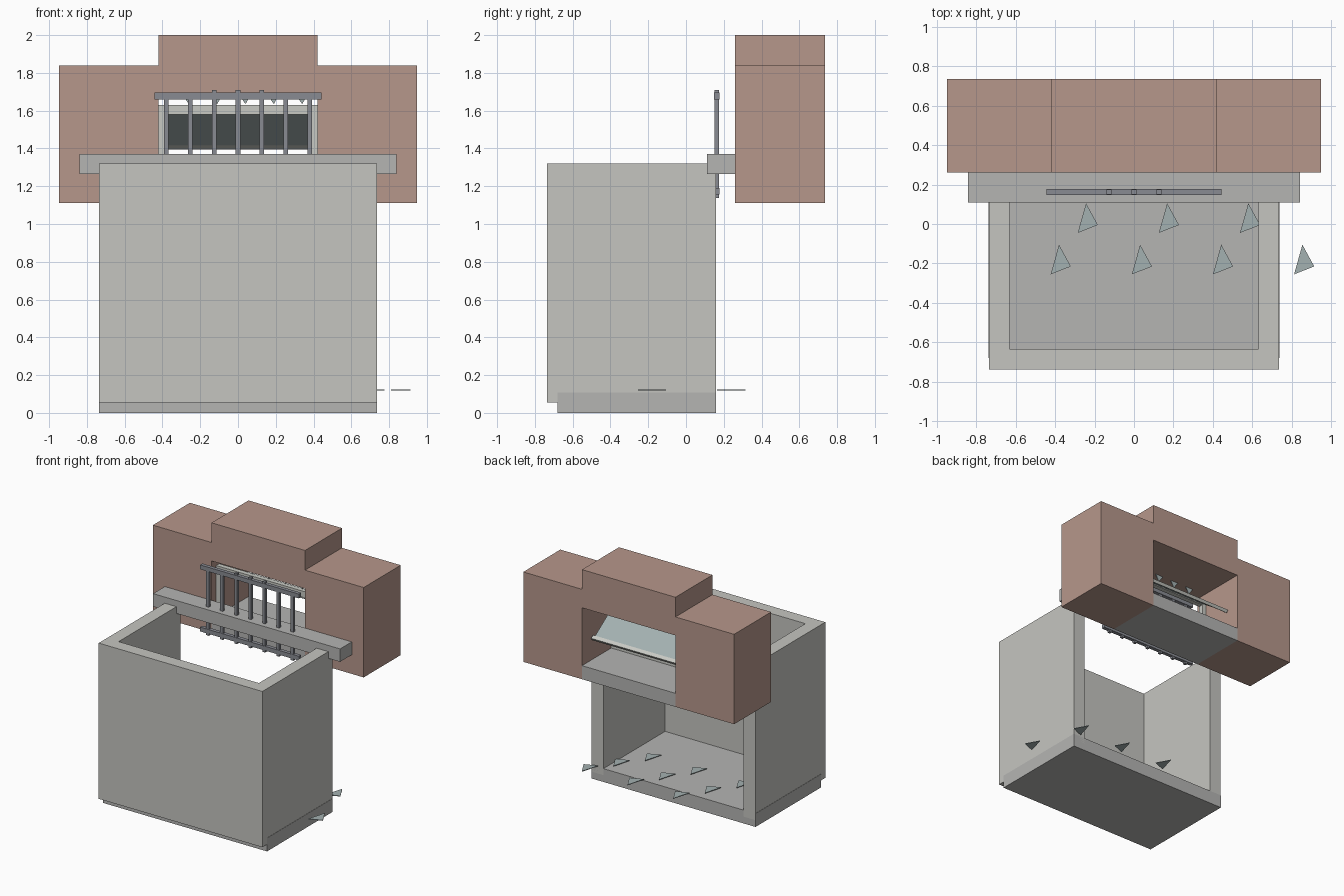
import bpy, bmesh, math
from mathutils import Vector

if "Cube" in bpy.data.objects:
    bpy.data.objects.remove(bpy.data.objects["Cube"])


def material(name, rgb):
    m = bpy.data.materials.new(name)
    m.diffuse_color = (*rgb, 1)
    m.use_nodes = True
    m.node_tree.nodes["Principled BSDF"].inputs["Base Color"].default_value = m.diffuse_color
    return m


BRICK = material("brick", (0.47, 0.31, 0.26))
CONCRETE = material("concrete", (0.56, 0.56, 0.53))
STONE = material("stone", (0.46, 0.46, 0.45))
IRON = material("iron", (0.25, 0.26, 0.29))
GLASS = material("glass", (0.37, 0.44, 0.44))
FRAME = material("frame_paint", (0.58, 0.59, 0.55))


def finish(name, bm, mat):
    bmesh.ops.recalc_face_normals(bm, faces=bm.faces[:])
    me = bpy.data.meshes.new(name)
    bm.to_mesh(me)
    bm.free()
    me.materials.append(mat)
    ob = bpy.data.objects.new(name, me)
    bpy.context.collection.objects.link(ob)
    return ob


def box(name, x, y, z, mat):
    """Box from (min, max) ranges."""
    bm = bmesh.new()
    bmesh.ops.create_cube(bm, size=1)
    for v in bm.verts:
        v.co = Vector([(r[0] + r[1]) / 2 + c * (r[1] - r[0])
                       for c, r in zip(v.co, (x, y, z))])
    return finish(name, bm, mat)


def prism(name, points, offset, mat):
    """Extrude a flat outline by an offset."""
    bm = bmesh.new()
    face = bm.faces.new([bm.verts.new(p) for p in points])
    geom = bmesh.ops.extrude_face_region(bm, geom=[face])["geom"]
    bmesh.ops.translate(bm, vec=offset,
                        verts=[g for g in geom if isinstance(g, bmesh.types.BMVert)])
    return finish(name, bm, mat)


# Light well: U-shaped wall and floor slab
w, t = 0.735, 0.105
outline = [(-w, 0.16), (-w, -0.737), (w, -0.737), (w, 0.16),
           (w - t, 0.16), (w - t, -0.737 + t), (t - w, -0.737 + t), (t - w, 0.16)]
prism("well_wall", [(x, y, 0.055) for x, y in outline], (0, 0, 1.265), CONCRETE)
box("well_floor", (-0.737, 0.737), (-0.68, 0.16), (0, 0.108), STONE)

# House wall around the window opening
WALL_Y = (0.26, 0.735)
for side, x in (("left", (-0.947, -0.42)), ("right", (0.42, 0.947))):
    box("brick_pier_" + side, x, WALL_Y, (1.11, 1.84), BRICK)
box("brick_lintel", (-0.42, 0.42), WALL_Y, (1.69, 2.0), BRICK)
box("window_ledge", (-0.42, 0.42), WALL_Y, (1.11, 1.22), STONE)
box("front_sill", (-0.84, 0.84), (0.11, 0.262), (1.265, 1.37), STONE)

# Fixed window frame
FY = (0.32, 0.36)
for side, s in (("left", -1), ("right", 1)):
    box("frame_jamb_" + side, tuple(sorted((s * 0.385, s * 0.42))), FY, (1.22, 1.63), FRAME)
box("frame_head", (-0.385, 0.385), FY, (1.58, 1.63), FRAME)
box("frame_base", (-0.385, 0.385), FY, (1.22, 1.265), FRAME)

# Sash swung inward from the frame head
hinge = Vector((0, 0.35, 1.60))
foot = Vector((0, 0.63, 1.41))
along = (foot - hinge).normalized()
normal = Vector((0, -along.z, along.y))


def sash_part(name, x0, x1, a, b, thick, mat):
    shift = -normal * thick / 2
    p, q = hinge + along * a + shift, hinge + along * b + shift
    prism(name, [(x0, *p.yz), (x1, *p.yz), (x1, *q.yz), (x0, *q.yz)],
          normal * thick, mat)


sash_part("sash_glass", -0.385, 0.385, 0, 0.33, 0.01, GLASS)
sash_part("sash_bottom_rail", -0.40, 0.40, 0.32, 0.35, 0.025, FRAME)

# Security bars with two cross rails
for name, z in (("bar_rail_top", (1.66, 1.695)), ("bar_rail_bottom", (1.155, 1.19))):
    box(name, (-0.443, 0.443), (0.147, 0.177), z, IRON)
for i in range(-3, 4):
    x = i * 0.1265
    top = 1.71 if abs(i) < 2 else 1.69
    box(f"bar_{i + 4}", (x - 0.012, x + 0.012), (0.15, 0.174), (1.138, top), IRON)

# Jagged glass left under the lintel
for i in range(5):
    x = -0.26 + i * 0.15
    prism(f"glass_tooth_{i + 1}", [(x - 0.04, 0.34, 1.69), (x + 0.03, 0.34, 1.69),
                                   (x, 0.34, 1.635)], (0, 0.006, 0), GLASS)

# Loose glass shards scattered in three repeating rows
for i in range(10):
    x, y = -0.38 + i * 0.137, -0.105 + (i % 3) * 0.21
    prism(f"glass_shard_{i + 1}", [(x, y, 0.118), (x - 0.042, y - 0.15, 0.118),
                                   (x + 0.06, y - 0.11, 0.118)], (0, 0, 0.005), GLASS)
